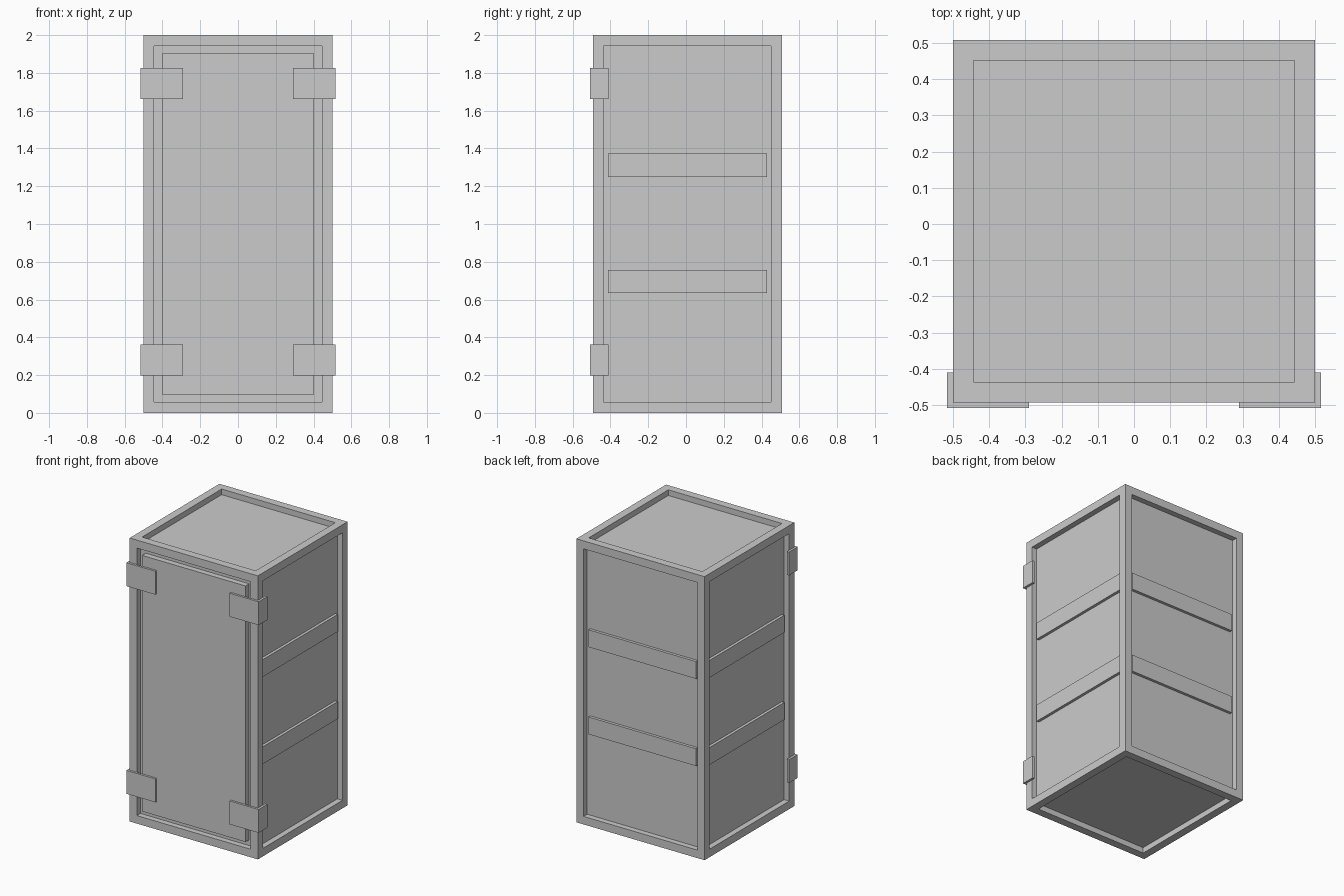
import bpy, bmesh
from mathutils import Vector

if "Cube" in bpy.data.objects:
    bpy.data.objects.remove(bpy.data.objects["Cube"])

CY = 0.0075          # body centre in y (clamps stick out at the front)
MARGIN, DEPTH = 0.08, 0.04


def finish(name, bm):
    bmesh.ops.recalc_face_normals(bm, faces=bm.faces)
    mesh = bpy.data.meshes.new(name)
    bm.to_mesh(mesh)
    bm.free()
    ob = bpy.data.objects.new(name, mesh)
    bpy.context.collection.objects.link(ob)
    return ob


def add_box(bm, lo, hi):
    lo, hi = Vector(lo), Vector(hi)
    verts = bmesh.ops.create_cube(bm, size=1)["verts"]
    for v in verts:
        v.co = (lo + hi) / 2 + v.co * (hi - lo)


def box(name, lo, hi):
    bm = bmesh.new()
    add_box(bm, lo, hi)
    return finish(name, bm)


# Case: a frame with a sunken panel on every side
bm = bmesh.new()
add_box(bm, (-0.5, CY - 0.5, 0), (0.5, CY + 0.5, 2))
bmesh.ops.recalc_face_normals(bm, faces=bm.faces)
panels = bm.faces[:]
bmesh.ops.inset_individual(bm, faces=panels, thickness=MARGIN)
bmesh.ops.inset_individual(bm, faces=panels, thickness=0, depth=-DEPTH)
finish("case_frame", bm)

# Front door, flush with the frame, leaving a thin groove around it
box("door", (-0.403, CY - 0.5, 0.097), (0.403, CY - 0.46, 1.903))

# Two raised straps on the left, right and back panels
for level, z0 in (("lower", 0.635), ("upper", 1.25)):
    z1 = z0 + 0.122
    for side, s in (("left", -1), ("right", 1)):
        xs = sorted((s * 0.46, s * 0.48))
        box(f"{side}_{level}_strap", (xs[0], CY - 0.42, z0), (xs[1], CY + 0.42, z1))
    box(f"back_{level}_strap", (-0.42, CY + 0.46, z0), (0.42, CY + 0.48, z1))

# L-shaped corner clamps wrapping the front edges
PROFILE = [(0.29, -0.5075), (0.516, -0.5075), (0.516, -0.41),
           (0.5, -0.41), (0.5, -0.4925), (0.29, -0.4925)]
for level, z0 in (("lower", 0.197), ("upper", 1.662)):
    for side, s in (("left", -1), ("right", 1)):
        bm = bmesh.new()
        face = bm.faces.new([bm.verts.new((s * x, y, z0)) for x, y in PROFILE])
        ext = bmesh.ops.extrude_face_region(bm, geom=[face])["geom"]
        top = [g for g in ext if isinstance(g, bmesh.types.BMVert)]
        bmesh.ops.translate(bm, verts=top, vec=(0, 0, 0.165))
        finish(f"{side}_{level}_clamp", bm)
